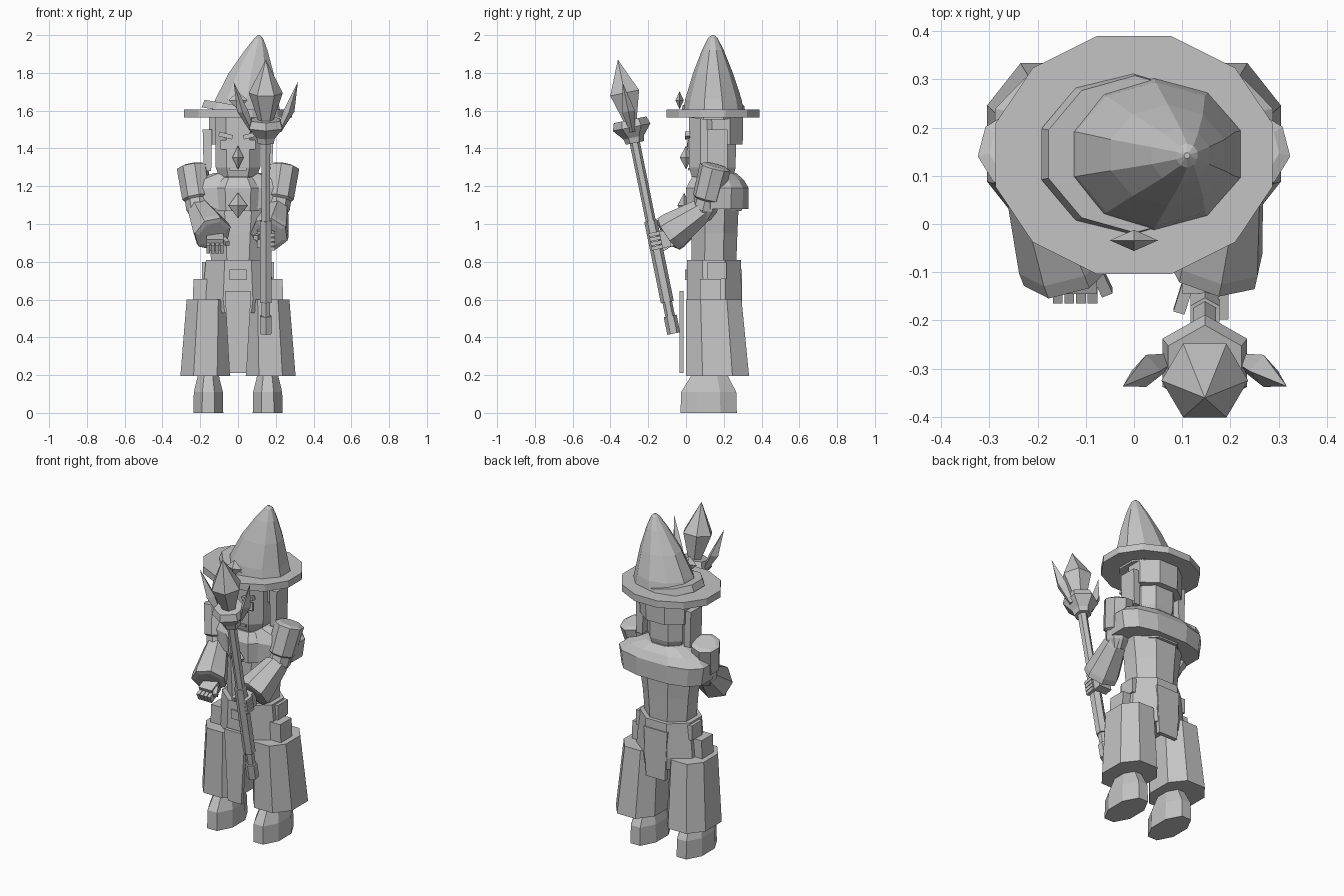
import bpy, bmesh, math
from mathutils import Matrix, Vector

cube = bpy.data.objects.get("Cube")
if cube:
    bpy.data.objects.remove(cube)

grey = bpy.data.materials.new("plain grey")
grey.use_nodes = True
GREY = (0.55, 0.55, 0.55, 1)
grey.diffuse_color = GREY
grey.node_tree.nodes["Principled BSDF"].inputs["Base Color"].default_value = GREY

SIDES = (("left", 1), ("right", -1))


def finish(name, bm, matrix=None):
    bmesh.ops.remove_doubles(bm, verts=bm.verts, dist=0.0005)
    bmesh.ops.recalc_face_normals(bm, faces=bm.faces)
    if matrix:
        bm.transform(matrix)
    mesh = bpy.data.meshes.new(name)
    bm.to_mesh(mesh)
    bm.free()
    mesh.materials.append(grey)
    obj = bpy.data.objects.new(name, mesh)
    bpy.context.collection.objects.link(obj)
    return obj


def skin(bm, rings):
    n = len(rings[0])
    for a, b in zip(rings, rings[1:]):
        for i in range(n):
            j = (i + 1) % n
            bm.faces.new((a[i], a[j], b[j], b[i]))
    bm.faces.new(rings[0])
    bm.faces.new(rings[-1])


def loft(name, levels, n=8, flat=True, power=1.0, matrix=None):
    """Stacked polygons; each level is (z, cx, cy, rx, ry), radii to the flats."""
    bm = bmesh.new()
    grow = 1 / math.cos(math.pi / n) if flat else 1
    rings = []
    for z, cx, cy, rx, ry in levels:
        ring = []
        for i in range(n):
            a = (i + (0.5 if flat else 0)) * math.tau / n
            c, s = math.cos(a) * grow, math.sin(a) * grow
            c, s = (math.copysign(abs(v) ** power, v) for v in (c, s))
            ring.append(bm.verts.new((cx + rx * max(c, 1e-5) if c > 0 else cx + rx * c, cy + ry * s, z)))
        rings.append(ring)
    skin(bm, rings)
    return finish(name, bm, matrix)


def round_loft(name, levels, n=8, **kw):
    """Loft on one axis; each level is (z, radius)."""
    return loft(name, [(z, 0, 0, r, r) for z, r in levels], n, **kw)


def limb(name, start, end, levels, n=8):
    """Loft along a line; levels hold (fraction, radius)."""
    start, end = Vector(start), Vector(end)
    axis = end - start
    turn = axis.to_track_quat("Z", "Y").to_matrix().to_4x4()
    return round_loft(name, [(f * axis.length, r) for f, r in levels], n,
                      matrix=Matrix.Translation(start) @ turn)


def box(name, centre, size, rot=(0, 0, 0), taper=1.0, parent=None):
    bm = bmesh.new()
    bmesh.ops.create_cube(bm, size=1)
    for v in bm.verts:
        if v.co.z < 0:
            v.co.x *= taper
    turn = Matrix.Identity(4)
    for axis, angle in zip("XYZ", rot):
        turn = Matrix.Rotation(angle, 4, axis) @ turn
    m = Matrix.Translation(centre) @ turn @ Matrix.Diagonal((*size, 1))
    return finish(name, bm, parent @ m if parent else m)


def gem(name, centre, rx, ry, rz, n=4):
    x, y, z = centre
    return loft(name, [(z - rz, x, y, 0, 0), (z, x, y, rx, ry), (z + rz, x, y, 0, 0)], n, flat=False)


# Hat: brim, bent cone, slanted band, gem
loft("hat_brim", [(1.565, 0, 0.143, 0.287, 0.247), (1.607, 0, 0.143, 0.287, 0.247)], 12)
loft("hat_cone", [(1.59, 0.04, 0.145, 0.185, 0.152), (1.66, 0.045, 0.145, 0.165, 0.142),
                  (1.8, 0.07, 0.143, 0.118, 0.1), (1.92, 0.096, 0.142, 0.06, 0.055),
                  (1.985, 0.11, 0.142, 0.022, 0.024), (2, 0.11, 0.142, 0.006, 0.006)], 10)
slant = Matrix.Translation((0, 0.145, 1.615)) @ Matrix.Rotation(0.17, 4, "Y")
loft("hat_band", [(-0.03, 0, 0, 0.19, 0.162), (0.012, 0, 0, 0.182, 0.155)], 10, matrix=slant)
gem("hat_gem", (0, -0.034, 1.655), 0.05, 0.022, 0.048)

# Head, hair and face
loft("head", [(1.25, 0, 0.14, 0.1, 0.11), (1.3, 0, 0.14, 0.118, 0.123),
              (1.57, 0, 0.14, 0.122, 0.125)], 8, power=0.75)
loft("hair", [(1.42, 0, 0.185, 0.15, 0.115), (1.57, 0, 0.185, 0.155, 0.118)], 8)
loft("neck", [(1.2, 0, 0.15, 0.09, 0.09), (1.3, 0, 0.15, 0.09, 0.09)], 8)
gem("nose", (0, 0.0, 1.352), 0.03, 0.033, 0.063)
box("mouth", (0, 0.014, 1.29), (0.09, 0.008, 0.012))
for side, s in SIDES:
    box(side + "_hair_panel", (s * 0.162, 0.165, 1.39), (0.05, 0.11, 0.22), taper=0.8)
    box(side + "_eye", (s * 0.065, 0.013, 1.42), (0.055, 0.008, 0.05))
    box(side + "_pupil", (s * 0.065, 0.009, 1.42), (0.018, 0.008, 0.025))
    box(side + "_eyebrow", (s * 0.065, 0.008, 1.468), (0.075, 0.025, 0.024), (0, -s * 0.25, 0))

# Mantle and torso
loft("mantle", [(1.08, 0, 0.185, 0.272, 0.145), (1.19, 0, 0.185, 0.288, 0.147),
                (1.235, 0, 0.18, 0.235, 0.125), (1.27, 0, 0.16, 0.125, 0.105)], 12, power=0.75)
loft("chest", [(1.07, 0, 0.15, 0.155, 0.145), (1.19, 0, 0.15, 0.165, 0.15),
               (1.245, 0, 0.15, 0.12, 0.12)], 8)
loft("torso", [(0.78, 0, 0.148, 0.14, 0.118), (0.95, 0, 0.15, 0.155, 0.122),
               (1.12, 0, 0.155, 0.18, 0.125)], 8)
gem("chest_gem", (0, -0.01, 1.098), 0.05, 0.035, 0.068)

# Waist and hanging cloths
loft("waist_skirt", [(0.53, 0, 0.15, 0.17, 0.143), (0.6, 0, 0.15, 0.19, 0.145),
                     (0.81, 0, 0.147, 0.17, 0.143)], 8)
box("belt_buckle", (0, 0.002, 0.732), (0.09, 0.012, 0.055))
box("front_cloth", (0, -0.023, 0.428), (0.14, 0.022, 0.435), taper=0.65)
box("back_cloth", (0, 0.285, 0.61), (0.16, 0.025, 0.3), taper=0.8)

# Legs, pouches and boots
for side, s in SIDES:
    loft(side + "_trouser", [(0.195, s * 0.173, 0.167, 0.132, 0.167),
                             (0.6, s * 0.158, 0.147, 0.114, 0.147)], 8, power=0.85)
    box(side + "_pouch", (s * 0.2, 0.13, 0.645), (0.07, 0.11, 0.13), taper=1.15)
    box(side + "_belt_tab", (s * 0.175, 0.165, 0.755), (0.03, 0.1, 0.09))
    loft(side + "_boot", [(0, s * 0.157, 0.12, 0.079, 0.149), (0.11, s * 0.157, 0.12, 0.077, 0.146),
                          (0.2, s * 0.157, 0.125, 0.055, 0.095),
                          (0.26, s * 0.157, 0.13, 0.05, 0.08)], 8)

# Arms
for side, s in SIDES:
    shoulder = (s * 0.243, 0.157, 1.31)
    elbow = (s * 0.208, 0.1, 1.08)
    wrist = (s * (0.132 if s < 0 else 0.165), -0.095, 0.945)
    limb(side + "_upper_sleeve", shoulder, elbow, [(0, 0.055), (0.04, 0.078), (0.75, 0.074), (0.8, 0.06)])
    limb(side + "_inner_sleeve", shoulder, elbow, [(0.5, 0.062), (1, 0.062), (1.22, 0.04)])
    limb(side + "_forearm_sleeve", elbow, wrist, [(-0.15, 0.045), (0.1, 0.062), (0.85, 0.092),
                                                  (0.98, 0.092), (1, 0.07)], 7)

# Open right hand with curled fingers
palm = Matrix.Translation((-0.122, -0.1, 0.905)) @ Matrix.Rotation(0.45, 4, "X")
box("right_palm", (0, 0, 0), (0.09, 0.07, 0.065), parent=palm)
for i in range(4):
    box(f"right_finger_{i + 1}", (-0.036 + i * 0.024, -0.04, -0.012), (0.02, 0.055, 0.045), parent=palm)
box("right_thumb", (0.055, -0.015, 0.01), (0.024, 0.06, 0.026), (0, 0, 0.4), parent=palm)

# Staff, leaning forward
lean = Matrix.Translation((0.147, -0.065, 0.42)) @ Matrix.Rotation(math.atan(0.204), 4, "X")
round_loft("staff_shaft", [(0.02, 0.022), (1.12, 0.024)], 6, matrix=lean)
round_loft("staff_ferrule", [(0, 0.03), (0.095, 0.03)], 6, matrix=lean)
round_loft("staff_grip", [(0.17, 0.03), (0.61, 0.03)], 6, matrix=lean)
round_loft("staff_cup", [(1.03, 0.042), (1.06, 0.048), (1.115, 0.088), (1.155, 0.076)], 6, matrix=lean)
round_loft("staff_crystal", [(1.12, 0.03), (1.3, 0.09), (1.48, 0)], 6, flat=False, matrix=lean)
for side, s in SIDES:
    # Leaf-shaped prong: narrow root, broad middle, sharp tip
    loft(side + "_staff_prong", [(1.09, s * 0.07, 0, 0.012, 0.015), (1.2, s * 0.122, 0, 0.03, 0.034),
                                 (1.36, s * 0.17, 0, 0, 0)], 4, flat=False, matrix=lean)

# Left hand wrapped around the staff
grip = lean @ Matrix.Translation((0, 0.045, 0.5))
box("left_palm", (-0.005, 0.01, 0), (0.085, 0.05, 0.09), parent=grip)
for i in range(4):
    box(f"left_finger_{i + 1}", (0.038, -0.04, -0.036 + i * 0.024), (0.022, 0.06, 0.02), parent=grip)
box("left_thumb", (-0.045, -0.03, 0.02), (0.024, 0.06, 0.026), (0, 0, -0.3), parent=grip)
